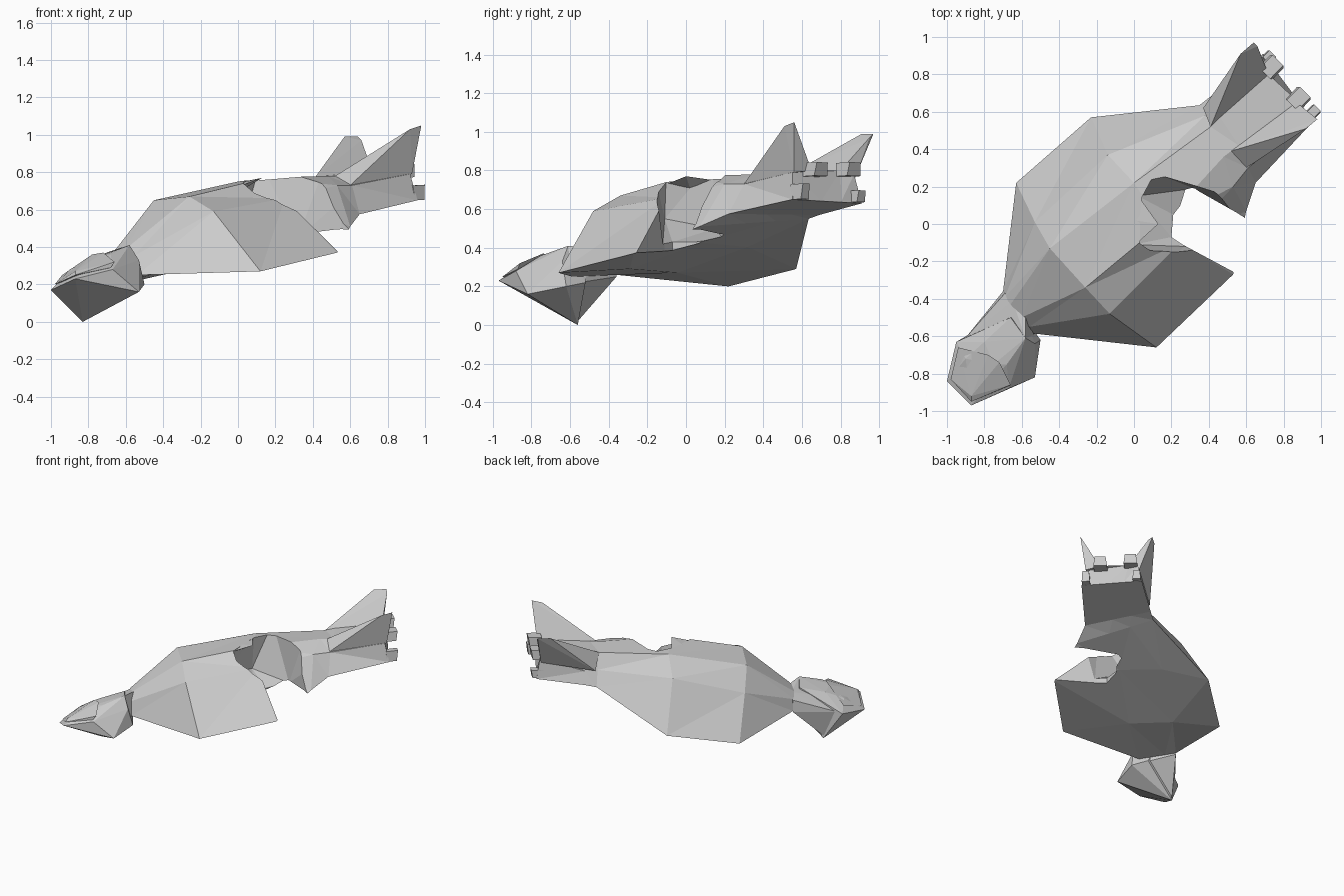
import bpy, bmesh
from mathutils import Vector


def finish(name, bm):
    bmesh.ops.recalc_face_normals(bm, faces=bm.faces)
    me = bpy.data.meshes.new(name)
    bm.to_mesh(me)
    bm.free()
    ob = bpy.data.objects.new(name, me)
    bpy.context.collection.objects.link(ob)
    return ob


def hull(name, pts):
    bm = bmesh.new()
    for p in pts:
        bm.verts.new(p)
    bmesh.ops.convex_hull(bm, input=bm.verts)
    junk = [v for v in bm.verts if not v.link_faces]
    bmesh.ops.delete(bm, geom=junk, context='VERTS')
    return finish(name, bm)


def loft(name, rings):
    bm = bmesh.new()
    vs = [[bm.verts.new(p) for p in r] for r in rings]
    n = len(rings[0])
    for a, b in zip(vs, vs[1:]):
        for i in range(n):
            j = (i + 1) % n
            bm.faces.new((a[i], a[j], b[j], b[i]))
    bm.faces.new(vs[0])
    bm.faces.new(vs[-1])
    bmesh.ops.triangulate(bm, faces=bm.faces)
    return finish(name, bm)


def cut(target, cutter):
    cutter.hide_render = True
    cutter.hide_set(True)
    mod = target.modifiers.new(cutter.name, 'BOOLEAN')
    mod.operation = 'DIFFERENCE'
    mod.solver = 'EXACT'
    mod.object = cutter


def ring(pts, rise):
    """Arched section closed by a belly with two raised points."""
    r, l = Vector(pts[-1]), Vector(pts[0])
    return pts + [r.lerp(l, t) + Vector((0, 0, rise)) for t in (.42, .7)]


# arched body, sections from the neck to the high end
body = loft("body", [
    ring([(-.70, -.36, .26), (-.69, -.39, .34), (-.66, -.43, .38),
          (-.60, -.50, .39), (-.56, -.55, .35), (-.54, -.585, .25)], 0),
    ring([(-.63, .22, .20), (-.53, .01, .50), (-.45, -.13, .65),
          (-.26, -.34, .67), (-.13, -.48, .59), (.12, -.66, .27)], .05),
    ring([(-.23, .57, .29), (-.14, .37, .65), (.00, .22, .75),
          (.15, .0, .77), (.25, -.10, .66), (.53, -.27, .37)], .09),
    ring([(.35, .635, .55), (.38, .58, .66), (.41, .52, .77),
          (.48, .36, .78), (.53, .20, .73), (.60, .07, .51)], .0),
    ring([(.42, .69, .57), (.44, .65, .66), (.46, .57, .78),
          (.56, .42, .78), (.61, .30, .73), (.65, .22, .575)], 0),
    ring([(.69, .91, .63), (.69, .87, .78), (.72, .80, .80),
          (.87, .66, .80), (.92, .55, .79), (.96, .55, .65)], 0),
])

# recess in the right flank: outer bite, then an undercut with a floor
low = [(.32, .19), (.21, .05), (.20, -.07), (.26, -.11), (.53, -.255),
       (.8, -.40), (.8, -.1), (.55, .06)]
cut(body, hull("outer_recess", [(x, y, z) for x, y in low for z in (.15, .9)]))
cut(body, hull("inner_recess", [
    (.32, .19, .45), (.21, .05, .43), (.20, -.07, .43), (.27, -.12, .42), (.02, .15, .50), (.0, -.11, .55),
    (.47, .165, .85), (.12, .27, .85), (.05, .14, .85), (.05, -.10, .85), (.19, -.18, .85),
    (.7, -.1, .43), (.7, -.1, .85), (.55, .06, .85)]))

# small overhanging point on the rim of the recess
hull("rim_point", [(.03, .14, .75), (.13, .0, .77), (.02, -.10, .73), (.0, .02, .74), (.03, .02, .71)])

# flared fins at the high end
hull("left_fin", [(.41, .52, .77), (.37, .62, .67), (.72, .80, .80), (.57, .91, .99),
                  (.64, .97, .99), (.66, .95, .97), (.68, .87, .75)])
hull("right_fin", [(.52, .39, .78), (.60, .30, .73), (.87, .65, .80), (.92, .51, 1.03),
                   (.98, .56, 1.05), (.93, .56, .79)])

# small claws on the end face
axis = Vector((.70, .71, .05)).normalized()
side = Vector((.71, -.70, .03)).normalized()
up = Vector((0, 0, 1))


def claw(name, c, l, w, h):
    c = Vector(c)
    hull(name, [c + axis * (l * a) * (1 if b else .8) + side * w * s * (.8 if b else 1) + up * h * b
                for a in (-1, 1) for s in (-1, 1) for b in (0, 1)])


claw("left_lower_claw", (.71, .88, .635), .045, .03, .06)
claw("right_lower_claw", (.95, .59, .65), .045, .03, .08)
claw("left_upper_claw", (.735, .84, .77), .05, .05, .07)
claw("right_upper_claw", (.88, .67, .77), .05, .05, .07)

# faceted head at the low end, reaching into the neck
hull("head", [(-.83, -.56, 0), (-.53, -.82, .16), (-1, -.84, .17), (-.87, -.97, .23),
              (-.67, -.88, .28), (-.95, -.63, .20), (-.90, -.72, .28), (-.80, -.63, .335),
              (-.75, -.75, .345), (-.68, -.75, .36), (-.58, -.61, .41), (-.66, -.50, .385),
              (-.53, -.64, .33), (-.50, -.62, .20), (-.57, -.52, .22)])
hull("neck", [(-.83, -.56, .02), (-.70, -.36, .25), (-.69, -.37, .34), (-.65, -.41, .38), (-.58, -.50, .40),
              (-.54, -.585, .25), (-.52, -.62, .21), (-.53, -.80, .17), (-.58, -.61, .41),
              (-.80, -.63, .30), (-.91, -.62, .21)])

# thin cover plate over the snout
hull("snout_plate", [(-.98, -.83, .20), (-.87, -.95, .25), (-.68, -.87, .29), (-.66, -.86, .32),
                     (-.87, -.92, .27), (-.94, -.66, .25), (-.78, -.70, .36), (-.72, -.74, .37)])
